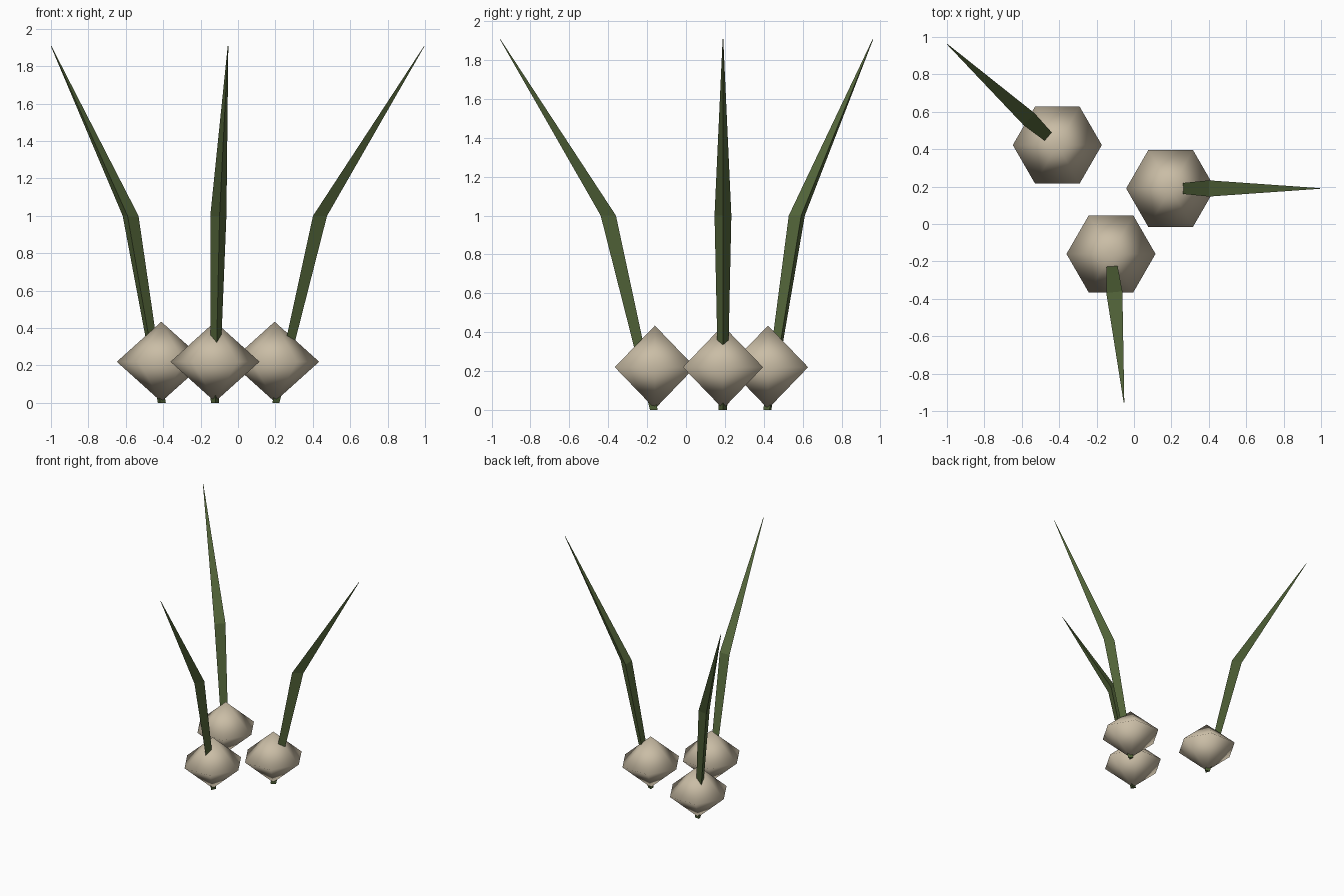
import bpy, bmesh, math
from mathutils import Vector

if "Cube" in bpy.data.objects:
    bpy.data.objects.remove(bpy.data.objects["Cube"])


def make_material(name, rgb):
    mat = bpy.data.materials.new(name)
    mat.diffuse_color = (*rgb, 1.0)
    mat.use_nodes = True
    mat.node_tree.nodes["Principled BSDF"].inputs["Base Color"].default_value = mat.diffuse_color
    return mat


cream = make_material("bulb cream", (0.59, 0.51, 0.38))
green = make_material("leaf green", (0.09, 0.135, 0.043))


def loft(name, sides, rings, location, angle, mat, smooth):
    """Skin a stack of horizontal polygons given as (x offset, z, radius)."""
    bm = bmesh.new()
    loops = []
    for off, z, r in rings:
        loops.append([bm.verts.new((off + r * math.cos(2 * math.pi * i / sides),
                                    r * math.sin(2 * math.pi * i / sides), z))
                      for i in range(sides)])
    for a, b in zip(loops, loops[1:]):
        for i in range(sides):
            j = (i + 1) % sides
            bm.faces.new((a[i], a[j], b[j], b[i]))
    bm.faces.new(loops[0][::-1])
    bm.faces.new(loops[-1])
    # collapse zero-radius rings into points
    bmesh.ops.remove_doubles(bm, verts=bm.verts[:], dist=0.0005)
    bmesh.ops.recalc_face_normals(bm, faces=bm.faces[:])
    for f in bm.faces:
        f.smooth = smooth
    mesh = bpy.data.meshes.new(name)
    bm.to_mesh(mesh)
    bm.free()
    mesh.materials.append(mat)
    obj = bpy.data.objects.new(name, mesh)
    obj.location = Vector((*location, 0))
    obj.rotation_euler.z = angle
    bpy.context.collection.objects.link(obj)
    return obj


# each plant: ground position; leaves fan out by the golden angle
plants = [(0.196, 0.19), (-0.41, 0.422), (-0.123, -0.16)]
for n, pos in enumerate(plants):
    # six-sided bulb
    loft(f"bulb_{n + 1}", 6, [(0, 0.006, 0), (0, 0.22, 0.238), (0, 0.434, 0)],
         pos, 0, cream, True)
    # three-sided leaf, keel outward, running from under the bulb to the tip
    loft(f"leaf_{n + 1}", 3, [(0, 0, 0.025), (0.23, 1.0, 0.05), (0.799, 1.907, 0.002)],
         pos, math.radians(137.5 * n), green, False)
